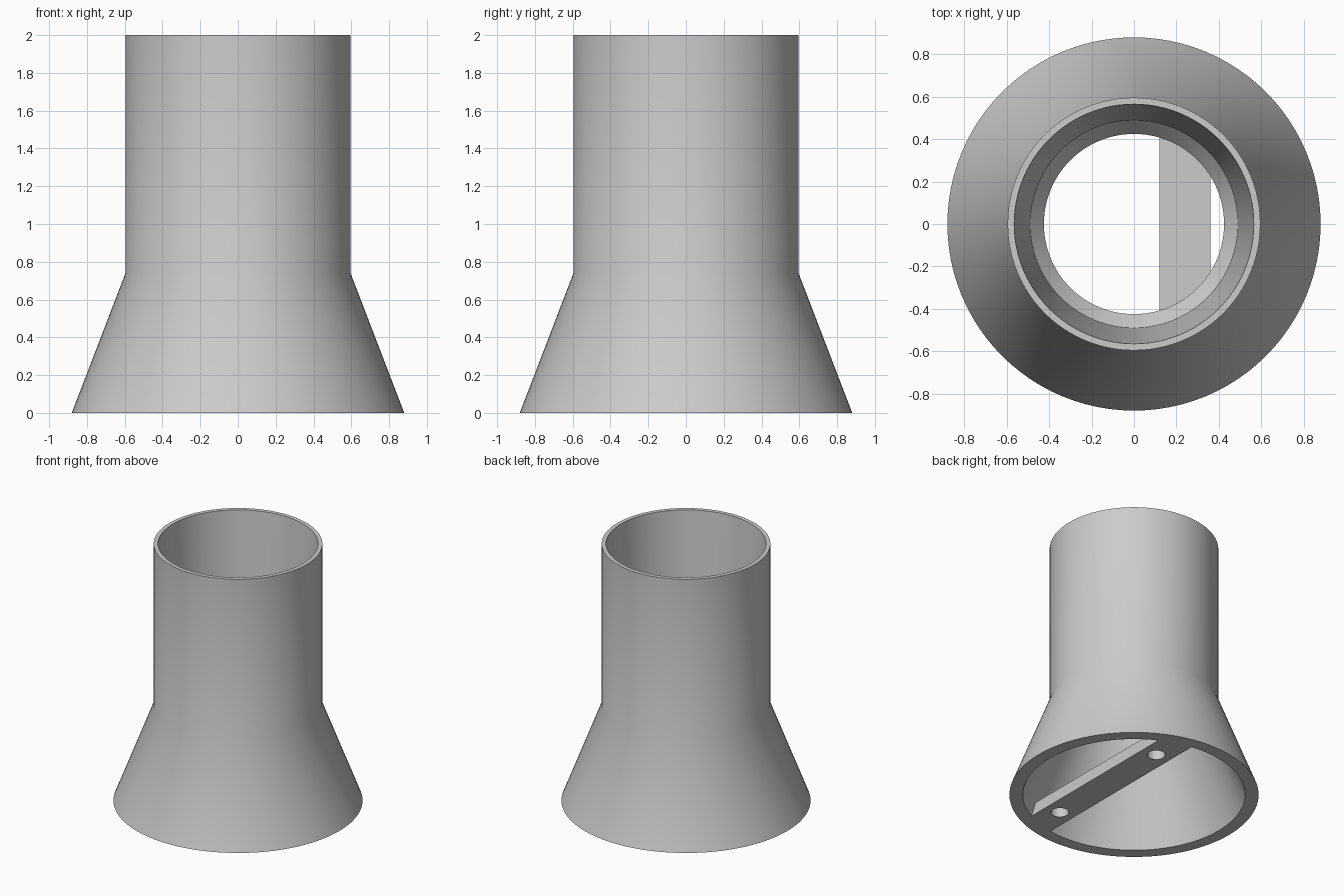
import bpy, bmesh, math
from mathutils import Vector

if "Cube" in bpy.data.objects:
    bpy.data.objects.remove(bpy.data.objects["Cube"], do_unlink=True)

SEGMENTS = 96
BASE_INNER = 0.785      # inner radius at the foot
THROAT = 0.425          # narrowest inner radius
THROAT_Z = 0.80

grey = bpy.data.materials.new("plain grey")
grey.use_nodes = True
grey.diffuse_color = (0.6, 0.6, 0.6, 1)
grey.node_tree.nodes["Principled BSDF"].inputs["Base Color"].default_value = grey.diffuse_color


def lathe(name, profile):
    """Revolve a closed (radius, height) outline around the z axis."""
    bm = bmesh.new()
    verts = [bm.verts.new((r, 0, z)) for r, z in profile]
    edges = [bm.edges.new((v, verts[i - 1])) for i, v in enumerate(verts)]
    bmesh.ops.spin(bm, geom=verts + edges, cent=(0, 0, 0), axis=(0, 0, 1),
                   angle=math.tau, steps=SEGMENTS, use_duplicate=False)
    bmesh.ops.remove_doubles(bm, verts=bm.verts, dist=1e-4)
    bmesh.ops.recalc_face_normals(bm, faces=bm.faces)
    mesh = bpy.data.meshes.new(name)
    bm.to_mesh(mesh)
    bm.free()
    obj = bpy.data.objects.new(name, mesh)
    bpy.context.collection.objects.link(obj)
    return obj


def cut(obj, cutter, operation):
    """Apply a boolean to obj and remove the helper."""
    mod = obj.modifiers.new(operation, 'BOOLEAN')
    mod.object, mod.operation, mod.solver = cutter, operation, 'EXACT'
    bpy.ops.object.select_all(action='DESELECT')
    bpy.context.view_layer.objects.active = obj
    obj.select_set(True)
    bpy.ops.object.modifier_apply(modifier=mod.name)
    bpy.data.objects.remove(cutter, do_unlink=True)


def finish(obj):
    obj.data.materials.clear()
    obj.data.materials.append(grey)
    bpy.ops.object.select_all(action='DESELECT')
    bpy.context.view_layer.objects.active = obj
    obj.select_set(True)
    bpy.ops.object.shade_smooth_by_angle(angle=math.radians(30))


# Hollow tube on a flared foot, with a tapered socket and inner ledge
tube = lathe("flared_tube", [
    (0.88, 0), (0.596, 0.74), (0.596, 2), (0.565, 2),
    (0.49, 0.88), (THROAT, THROAT_Z), (BASE_INNER, 0)])
finish(tube)

# Flat crossbar, trimmed to the inside of the foot
bpy.ops.mesh.primitive_cube_add(size=1, location=(0.24, 0, 0.045))
bar = bpy.context.object
bar.name = "mounting_bar"
bar.dimensions = (0.24, 2, 0.09)
bpy.ops.object.transform_apply(location=True, rotation=False, scale=True)
slope = (BASE_INNER - THROAT) / THROAT_Z
bpy.ops.mesh.primitive_cone_add(vertices=SEGMENTS, radius1=BASE_INNER + 0.2 * slope,
                                radius2=BASE_INNER - 0.4 * slope,
                                depth=0.6, location=(0, 0, 0.1))
cut(bar, bpy.context.object, 'INTERSECT')

# Two screw holes
for side in (-1, 1):
    bpy.ops.mesh.primitive_cylinder_add(vertices=32, radius=0.063, depth=0.5,
                                        location=(0.24, side * 0.53, 0))
    cut(bar, bpy.context.object, 'DIFFERENCE')
finish(bar)
